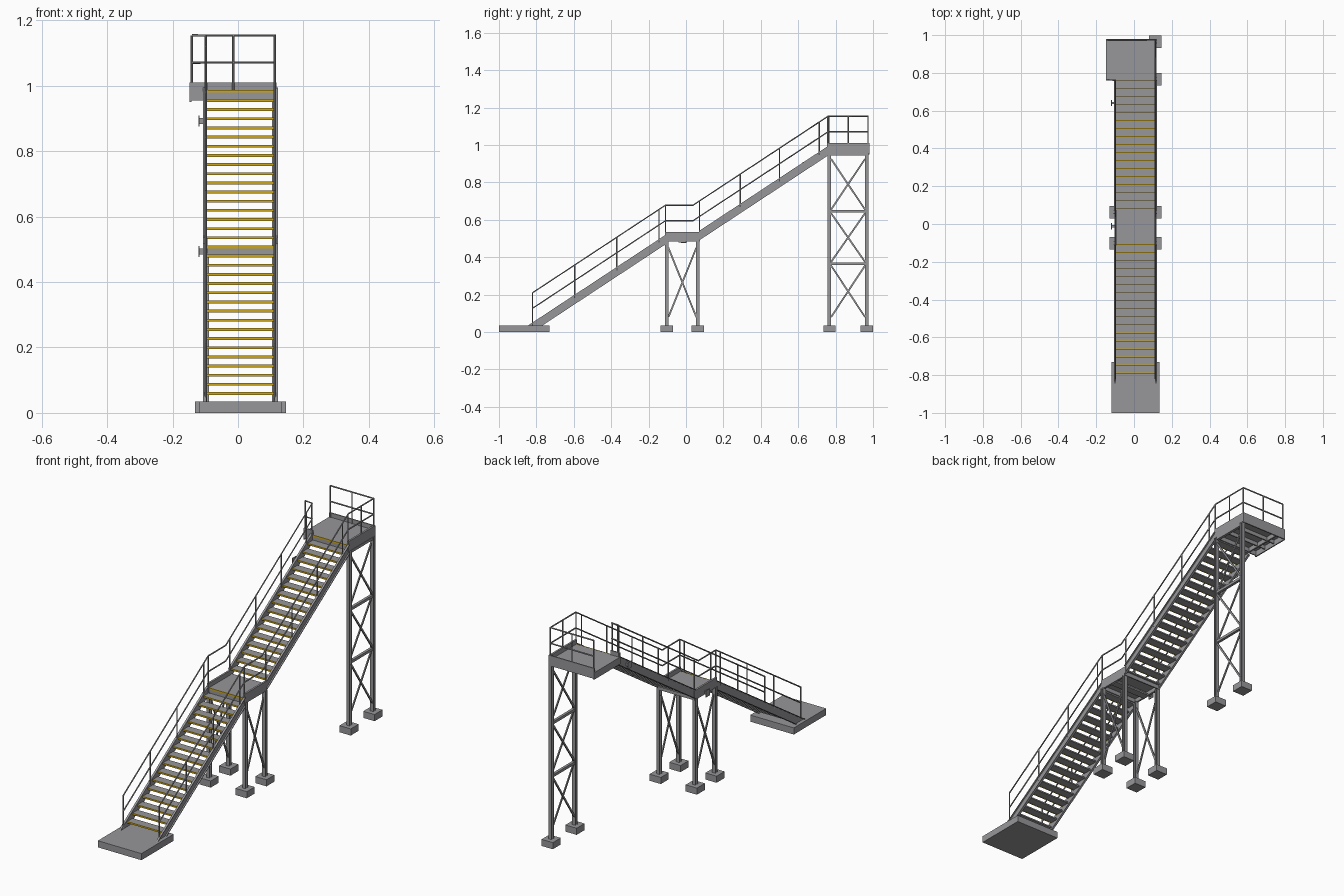
import bpy, bmesh, math
from mathutils import Vector, Matrix

if "Cube" in bpy.data.objects:
    bpy.data.objects.remove(bpy.data.objects["Cube"])

def material(name, rgb):
    m = bpy.data.materials.new(name)
    m.diffuse_color = (*rgb, 1)
    m.use_nodes = True
    m.node_tree.nodes["Principled BSDF"].inputs["Base Color"].default_value = m.diffuse_color
    return m

STEEL = material("steel_grey", (0.31, 0.31, 0.325))
YELLOW = material("safety_yellow", (0.62, 0.39, 0.01))

XL, XR = -0.098, 0.113            # left and right side lines
RISE, RUN = 0.028, 0.0425
SLOPE = RISE / RUN
FLOOR, MID, TOP = 0.035, 0.511, 0.987
Y_MID0, Y_MID1, Y_TOP0, Y_TOP1 = -0.11, 0.075, 0.76, 0.98

def lower(y): return MID + SLOPE * (y - Y_MID0)
def upper(y): return TOP + SLOPE * (y - Y_TOP0)

def finish(name, bm, mat):
    bmesh.ops.recalc_face_normals(bm, faces=bm.faces)
    me = bpy.data.meshes.new(name)
    bm.to_mesh(me)
    bm.free()
    me.materials.append(mat)
    ob = bpy.data.objects.new(name, me)
    bpy.context.collection.objects.link(ob)
    return ob

def boxes(name, items, mat=STEEL):
    """Each item: x0, x1, y0, y1, z0, z1"""
    bm = bmesh.new()
    for x0, x1, y0, y1, z0, z1 in items:
        mx = Matrix.Translation(((x0 + x1) / 2, (y0 + y1) / 2, (z0 + z1) / 2))
        mx = mx @ Matrix.Diagonal((x1 - x0, y1 - y0, z1 - z0, 1))
        bmesh.ops.create_cube(bm, size=1, matrix=mx)
    return finish(name, bm, mat)

def prisms(name, items, mat=STEEL):
    """Each item: side profile of (y, z) points, x0, x1"""
    bm = bmesh.new()
    for pts, x0, x1 in items:
        f = bm.faces.new([bm.verts.new((x0, y, z)) for y, z in pts])
        r = bmesh.ops.extrude_face_region(bm, geom=[f])
        vs = [g for g in r["geom"] if isinstance(g, bmesh.types.BMVert)]
        bmesh.ops.translate(bm, verts=vs, vec=(x1 - x0, 0, 0))
    return finish(name, bm, mat)

def tubes(name, paths, radius=0.0038):
    cu = bpy.data.curves.new(name, "CURVE")
    cu.dimensions = "3D"
    cu.bevel_depth = radius
    cu.bevel_resolution = 1
    cu.use_fill_caps = True
    for path in paths:
        sp = cu.splines.new("POLY")
        sp.points.add(len(path) - 1)
        for p, co in zip(sp.points, path):
            p.co = (*co, 1)
    cu.materials.append(STEEL)
    ob = bpy.data.objects.new(name, cu)
    bpy.context.collection.objects.link(ob)
    bpy.ops.object.select_all(action="DESELECT")
    ob.select_set(True)
    bpy.context.view_layer.objects.active = ob
    bpy.ops.object.convert(target="MESH")
    bpy.ops.object.shade_smooth_by_angle()

# Ground slab and footings
boxes("ground_slab", [(-0.12, 0.135, -1, -0.73, 0, FLOOR)])
mid_legs = [(x, y) for x in (XL, XR) for y in (-0.102, 0.063)]
top_legs = [(XR, 0.767), (XR, 0.966)]
boxes("footings", [(x - 0.033, x + 0.033, y - 0.033, y + 0.033, 0, FLOOR)
                   for x, y in mid_legs + top_legs])

# H-section legs
def h_leg(x, y, z1):
    w, t = 0.0095, 0.002
    return [(x - w, x + w, y - w, y - w + 2 * t, FLOOR, z1),
            (x - w, x + w, y + w - 2 * t, y + w, FLOOR, z1),
            (x - t, x + t, y - w + 2 * t, y + w - 2 * t, FLOOR, z1)]

boxes("middle_legs", [b for x, y in mid_legs for b in h_leg(x, y, 0.487)])
boxes("upper_legs", [b for x, y in top_legs for b in h_leg(x, y, 0.957)])

# Diagonal bracing and cross struts
def brace(x, y0, z0, y1, z1, w=0.0045):
    d = Vector((y1 - y0, z1 - z0)).normalized()
    n = Vector((-d.y, d.x)) * w
    pts = [(y0 + n.x, z0 + n.y), (y1 + n.x, z1 + n.y), (y1 - n.x, z1 - n.y), (y0 - n.x, z0 - n.y)]
    return pts, x - 0.003, x + 0.003

def cross(x, y0, y1, z0, z1):
    return [brace(x - 0.003, y0, z0, y1, z1), brace(x + 0.003, y0, z1, y1, z0)]

prisms("middle_braces", [b for x in (XL, XR) for b in cross(x, -0.094, 0.055, 0.08, 0.45)])
prisms("upper_braces", [b for z0, z1 in ((0.08, 0.355), (0.375, 0.635), (0.655, 0.925))
                        for b in cross(XR, 0.776, 0.957, z0, z1)])
boxes("upper_struts", [(XR - 0.007, XR + 0.007, 0.775, 0.957, z - 0.007, z + 0.007)
                       for z in (0.365, 0.645, 0.95)])

# Treads with yellow nosings
treads, nosings = [], []
x0, x1 = XL + 0.003, XR - 0.003
for y_end, z_end in ((Y_MID0, MID), (Y_TOP0, TOP)):
    for k in range(1, 18):
        y, z = y_end - (17 - k) * RUN, z_end - (17 - k) * RISE
        nosings.append((x0, x1, y - 0.001, y + 0.003, z - 0.008, z + 0.0005))
        if k < 17:
            treads.append((x0, x1, y + 0.003, y + 0.045, z - 0.007, z))
boxes("treads", treads)
boxes("yellow_nosings", nosings, YELLOW)

# Channel stringers: a web and two flanges facing outward
HI, LO, FL = 0.008, -0.043, 0.005
def strip(f, start, end, a, b):
    def first(o):
        return start if start is not None else Y_MID0 + (FLOOR - o - MID) / SLOPE
    return [(first(a), f(first(a)) + a), (end, f(end) + a),
            (end, f(end) + b), (first(b), f(first(b)) + b)]

for name, f, start, end in (("lower_stringers", lower, None, Y_MID0),
                            ("upper_stringers", upper, 0.07, Y_TOP0)):
    parts = []
    for x, s in ((XL, -1), (XR, 1)):
        parts.append((strip(f, start, end, HI, LO), x - 0.002, x + 0.002))
        for a, b in ((HI, HI - FL), (LO + FL, LO)):
            parts.append((strip(f, start, end, a, b), x + s * 0.002, x + s * 0.009))
    prisms(name, parts)

# Middle landing: deck, side plates, end plates and joists
boxes("middle_deck", [(XL, XR, Y_MID0 + 0.003, Y_MID1 + 0.01, MID - 0.007, MID)])
boxes("middle_frame",
      [(x - 0.005, x + 0.005, -0.113, Y_MID1, 0.483, 0.534) for x in (XL, XR)]
      + [(XL, XR, y, y + 0.006, 0.483, MID - 0.007) for y in (Y_MID0 + 0.002, Y_MID1 - 0.006)]
      + [(XL, XR, -0.04, 0.0, 0.479, 0.487), (XL, XR, -0.023, -0.017, 0.487, 0.505)])

# Upper landing, open on its left side
XE = -0.148
boxes("upper_deck", [(XE, XR, Y_TOP0 + 0.003, Y_TOP1 - 0.002, TOP - 0.007, TOP)])
boxes("upper_frame",
      [(XR - 0.005, XR + 0.005, Y_TOP0 - 0.004, Y_TOP1, 0.955, 1.01),
       (XE, XR, Y_TOP1 - 0.006, Y_TOP1, 0.955, 1.01),
       (XE, XL + 0.004, Y_TOP0, Y_TOP0 + 0.006, 0.955, 1.01),
       (XL, XR, Y_TOP0 + 0.002, Y_TOP0 + 0.008, 0.958, TOP - 0.007),
       (XE, XE + 0.006, Y_TOP0, Y_TOP1, 0.95, TOP)]
      + [(XE, XR, y, y + 0.006, 0.96, TOP - 0.007) for y in (0.83, 0.9)]
      + [(XL - 0.004, XL + 0.004, Y_TOP0, Y_TOP1, 0.957, TOP - 0.007)])

# Wall brackets on the left side
brackets = []
for y, z in ((-0.012, 0.494), (0.64, 0.892)):
    brackets += [(-0.121, -0.117, y - 0.016, y + 0.016, z - 0.017, z + 0.017),
                 (-0.118, XL, y - 0.006, y + 0.006, z - 0.009, z + 0.009)]
boxes("wall_brackets", brackets)

# Handrails and mid rails following the flights and landings
YB, XO = 0.973, -0.141
def rail(x, h):
    return [(x, -0.82, lower(-0.82) + h), (x, Y_MID0, MID + h),
            (x, 0.0375, MID + h), (x, Y_TOP0, TOP + h)]

right, left = [], []
for h in (0.167, 0.084):
    right.append(rail(XR, h) + [(XR, YB, TOP + h), (XO, YB, TOP + h)])
    left.append(rail(XL, h) + [(XO, Y_TOP0 + 0.004, TOP + h)])
tubes("right_rails", right)
tubes("left_rails", left)

# Posts
posts = []
H = 0.167
for x in (XL, XR):
    posts += [[(x, y, lower(y) - 0.01), (x, y, lower(y) + H)] for y in (-0.82, -0.595, -0.37, -0.145)]
    posts += [[(x, y, upper(y) - 0.01), (x, y, upper(y) + H)] for y in (0.072, 0.29, 0.5, 0.712, 0.758)]
    posts.append([(x, Y_MID0, MID - 0.01), (x, Y_MID0, MID + H)])
for x, y in ((XR, 0.867), (XR, YB), (-0.014, YB), (XO, YB), (XO, Y_TOP0 + 0.004)):
    posts.append([(x, y, TOP - 0.005), (x, y, TOP + H)])
tubes("rail_posts", posts)
